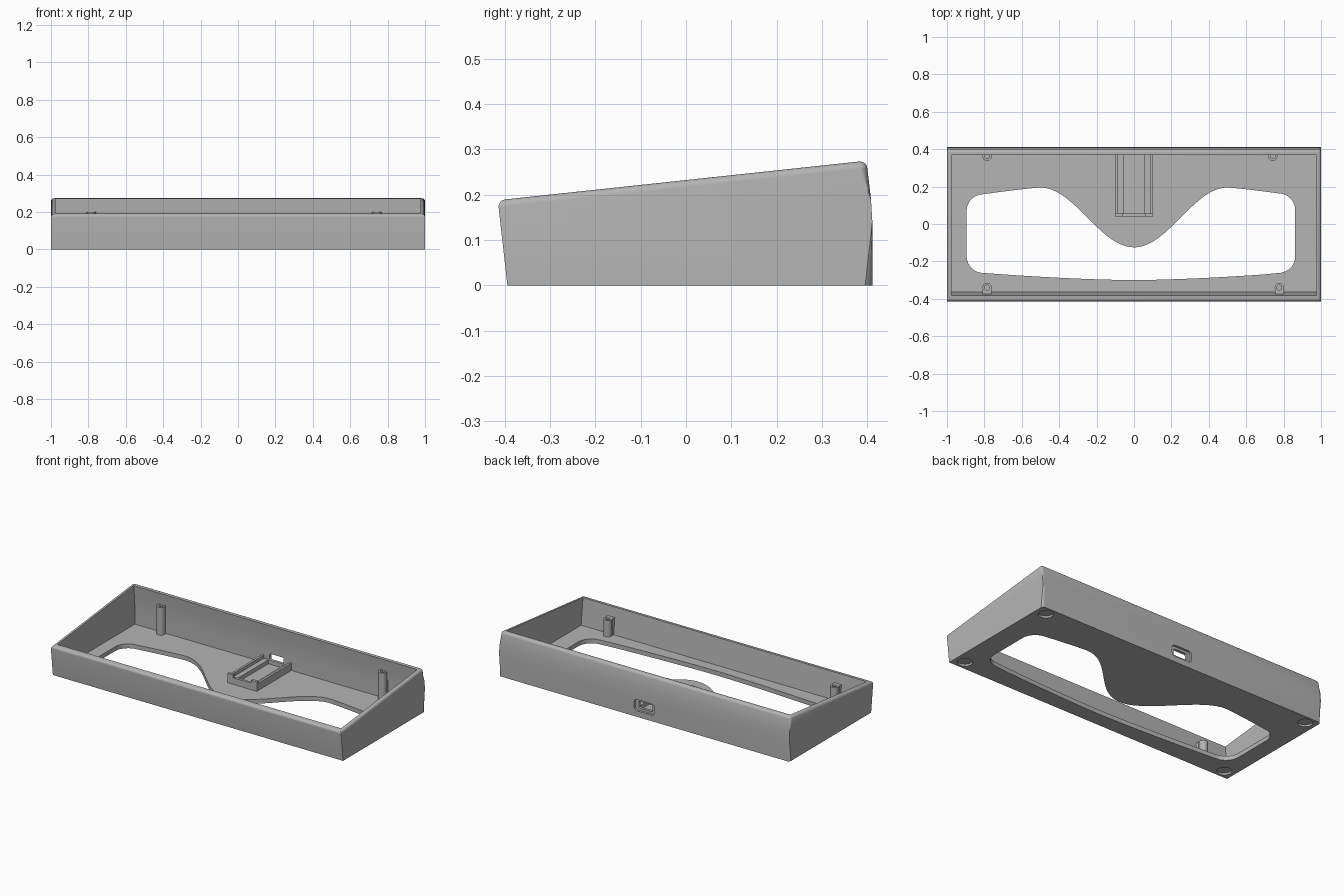
import bpy, bmesh, math

if "Cube" in bpy.data.objects:
    bpy.data.objects.remove(bpy.data.objects["Cube"])

grey = bpy.data.materials.new("case grey")
grey.diffuse_color = (0.46, 0.46, 0.46, 1)
grey.use_nodes = True
grey.node_tree.nodes["Principled BSDF"].inputs["Base Color"].default_value = grey.diffuse_color


def finish(name, bm):
    bmesh.ops.recalc_face_normals(bm, faces=bm.faces)
    me = bpy.data.meshes.new(name)
    bm.to_mesh(me)
    bm.free()
    me.materials.append(grey)
    ob = bpy.data.objects.new(name, me)
    bpy.context.collection.objects.link(ob)
    return ob


def prism_bm(pts, axis, a, b):
    """Extrude a 2D outline along x, y or z from a to b."""
    place = {'x': lambda p, t: (t, p[0], p[1]),
             'y': lambda p, t: (p[0], t, p[1]),
             'z': lambda p, t: (p[0], p[1], t)}[axis]
    bm = bmesh.new()
    lo = [bm.verts.new(place(p, a)) for p in pts]
    hi = [bm.verts.new(place(p, b)) for p in pts]
    bm.faces.new(lo)
    bm.faces.new(hi)
    for i in range(len(pts)):
        j = (i + 1) % len(pts)
        bm.faces.new((lo[i], lo[j], hi[j], hi[i]))
    return bm


def prism(name, pts, axis, a, b):
    return finish(name, prism_bm(pts, axis, a, b))


def box(name, x0, x1, y0, y1, z0, z1):
    return prism(name, [(x0, y0), (x1, y0), (x1, y1), (x0, y1)], 'z', z0, z1)


def arc(cx, cy, rx, ry, a0, a1, n=8):
    return [(cx + rx * math.cos(math.radians(a0 + (a1 - a0) * i / n)),
             cy + ry * math.sin(math.radians(a0 + (a1 - a0) * i / n))) for i in range(n + 1)]


def rounded(w, h, cz, r):
    pts = []
    for k, (sx, sz) in enumerate([(1, 1), (-1, 1), (-1, -1), (1, -1)]):
        pts += arc(sx * (w / 2 - r), cz + sz * (h / 2 - r), r, r, 90 * k, 90 * k + 90, 5)
    return pts


def active(ob):
    bpy.ops.object.select_all(action='DESELECT')
    ob.select_set(True)
    bpy.context.view_layer.objects.active = ob


def cut(target, cutter):
    m = target.modifiers.new("cut", 'BOOLEAN')
    m.operation, m.solver, m.object = 'DIFFERENCE', 'EXACT', cutter
    active(target)
    bpy.ops.object.modifier_apply(modifier=m.name)
    bpy.data.objects.remove(cutter)


# outer wedge body, rounded along the rim and the back corners
profile = [(-0.394, 0), (0.411, 0), (0.411, 0.14), (0.408, 0.19), (0.398, 0.275), (-0.415, 0.188)]
bm = prism_bm(profile, 'x', -1, 1)
edges = []
for e in bm.edges:
    u, v = (w.co for w in e.verts)
    rim = all(abs(w.y - 0.398) < 0.002 or w.y < -0.41 for w in (u, v))
    back = min(u.y, v.y) > 0.35 and u.x == v.x
    if rim or back:
        edges.append(e)
bmesh.ops.bevel(bm, geom=edges, offset=0.016, segments=5, profile=0.5, affect='EDGES')
shell = finish("case_shell", bm)

# open cavity
FLOOR = 0.027
cut(shell, prism("cavity_cutter", [(-0.364, FLOOR), (0.38, FLOOR), (0.38, 0.14), (0.377, 0.19),
                                   (0.364, 0.32), (-0.395, 0.32)], 'x', -0.977, 0.977))

# large wavy opening in the floor
def upper(x):
    a = abs(x)
    if a < 0.5:
        return -0.125 + 0.16 * (1 - math.cos(math.pi * a / 0.5))
    return 0.195 - 0.035 * ((a - 0.5) / 0.3) ** 1.2

xl, xr, r = -0.895, 0.862, 0.09
opening = [(x, upper(x)) for x in [xr - r + (xl + r - xr + r) * i / 60 for i in range(61)]]
opening += arc(xl + r, upper(xl + r) - r, r, r, 90, 180)[1:]
opening += arc(xl + r, -0.262 + r, r, r, 180, 270)
opening += [(x / 10, -0.30 + 0.038 * abs(x / 8) ** 1.6) for x in range(-7, 8)]
opening += arc(xr - r, -0.262 + r, r, r, 270, 360)
opening += arc(xr - r, upper(xr - r) - r, r, r, 0, 90)[:-1]
cut(shell, prism("opening_cutter", opening, 'z', -0.1, 0.0283))

# round foot recesses underneath
for x in (-0.933, 0.933):
    for y in (-0.338, 0.356):
        cut(shell, prism("foot_cutter", arc(x, y, 0.042, 0.042, 0, 360, 32)[:-1], 'z', -0.05, 0.012))

# cable port: outer recess and through hole
cut(shell, prism("port_recess_cutter", rounded(0.14, 0.07, 0.072, 0.02), 'y', 0.397, 0.5))
cut(shell, prism("port_hole_cutter", rounded(0.095, 0.04, 0.072, 0.008), 'y', 0.36, 0.45))
active(shell)
bpy.ops.object.shade_smooth_by_angle(angle=math.radians(30))


# screw posts with bores, tied to the wall by a web
def post(name, x, y, top, wall):
    n, rings = 24, []
    bm = bmesh.new()
    for rad, z in [(0.025, FLOOR - 0.005), (0.025, top), (0.013, top), (0.013, top - 0.08)]:
        rings.append([bm.verts.new((px, py, z)) for px, py in arc(x, y, rad, rad, 0, 360, n)[:-1]])
    for a, b in zip(rings, rings[1:]):
        for i in range(n):
            bm.faces.new((a[i], a[(i + 1) % n], b[(i + 1) % n], b[i]))
    bm.faces.new(rings[0])
    bm.faces.new(rings[-1])
    ob = finish(name, bm)
    active(ob)
    bpy.ops.object.shade_smooth_by_angle(angle=math.radians(30))
    near = y + math.copysign(0.014, wall)
    box(name + "_web", x - 0.024, x + 0.024, min(near, wall), max(near, wall), FLOOR - 0.005, top)


post("back_post_left", -0.785, 0.363, 0.20, 0.385)
post("back_post_right", 0.742, 0.363, 0.20, 0.385)
post("front_post_left", -0.785, -0.340, 0.13, -0.375)
post("front_post_right", 0.777, -0.340, 0.13, -0.375)

# circuit board tray behind the port
Z = FLOOR - 0.004
box("tray_lip", -0.102, 0.102, 0.040, 0.056, Z, 0.068)
for s, side in ((-1, "left"), (1, "right")):
    def bar(name, a, b, y0, y1, top):
        box(f"tray_{name}_{side}", min(s * a, s * b), max(s * a, s * b), y0, y1, Z, top)
    bar("rail", 0.088, 0.102, 0.056, 0.385, 0.072)
    bar("ledge", 0.056, 0.088, 0.056, 0.385, 0.052)
    bar("stop", 0.062, 0.102, 0.040, 0.0565, 0.086)
